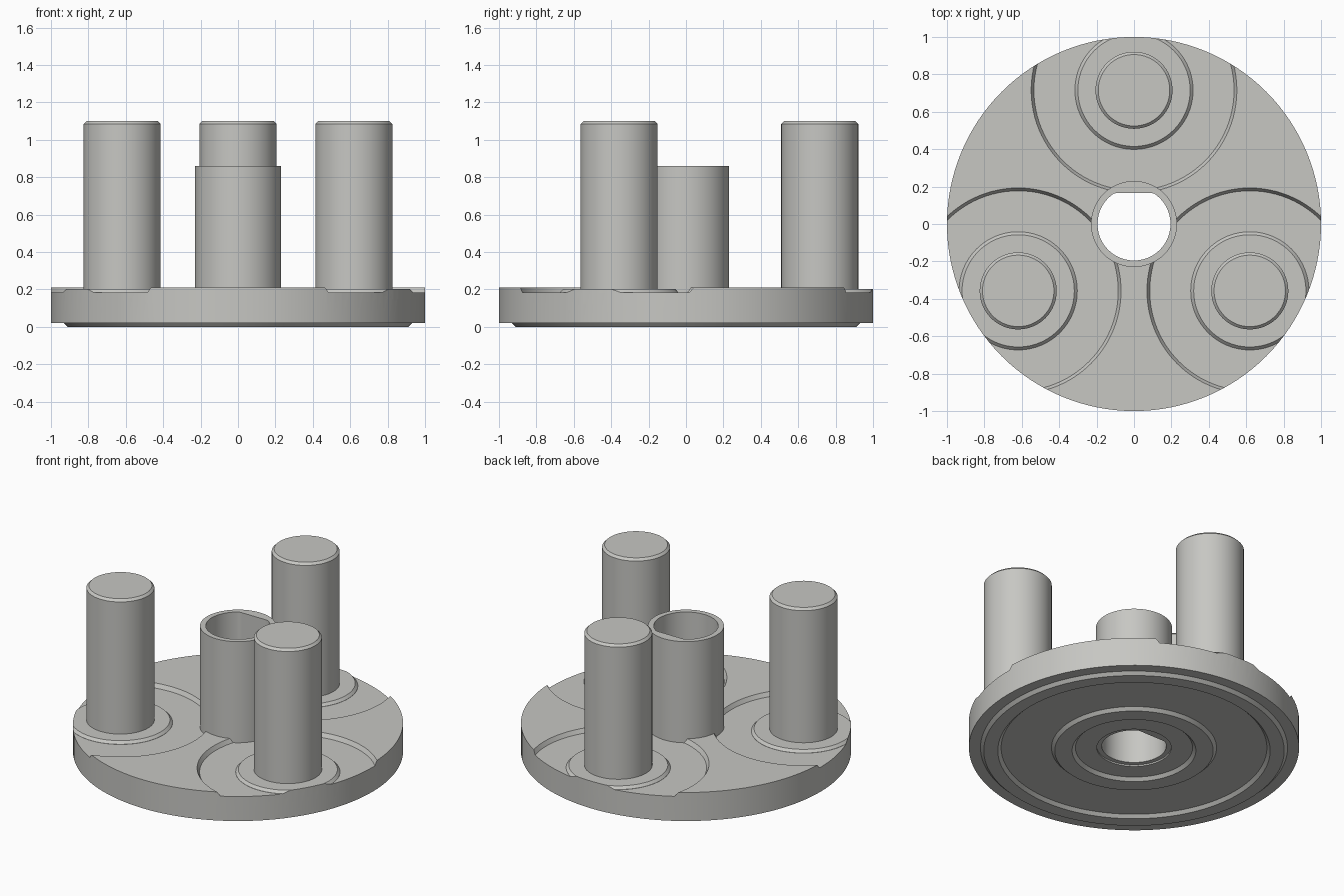
import bpy, bmesh, math

if "Cube" in bpy.data.objects:
    bpy.data.objects.remove(bpy.data.objects["Cube"])

grey = bpy.data.materials.new("warm_grey")
grey.diffuse_color = (0.57, 0.57, 0.545, 1)
grey.use_nodes = True
grey.node_tree.nodes["Principled BSDF"].inputs["Base Color"].default_value = grey.diffuse_color

PIN_DIST = 0.715
FLOOR, TOP = 0.184, 0.211
CENTRES = [(PIN_DIST * math.cos(math.radians(a)), PIN_DIST * math.sin(math.radians(a)))
           for a in (90, 210, 330)]


def lathe(name, profile, centre=(0, 0), seg=96, flat_y=None):
    """Revolve a closed (r, z) loop; r = 0 points collapse to the axis.
    flat_y clips the inner loop points (r < 0.2) to make a D-shaped bore."""
    bm = bmesh.new()
    rows = []
    for r, z in profile:
        row = []
        for i in range(seg):
            a = 2 * math.pi * i / seg
            x, y = r * math.cos(a), r * math.sin(a)
            if flat_y is not None and r < 0.2:
                y = min(y, flat_y)
            row.append(bm.verts.new((x + centre[0], y + centre[1], z)))
        rows.append(row)
    for k in range(len(rows)):
        a, b = rows[k], rows[(k + 1) % len(rows)]
        if profile[k][0] == 0 and profile[(k + 1) % len(rows)][0] == 0:
            continue
        for i in range(seg):
            j = (i + 1) % seg
            bm.faces.new((a[i], a[j], b[j], b[i]))
    bmesh.ops.remove_doubles(bm, verts=bm.verts, dist=1e-5)
    bmesh.ops.recalc_face_normals(bm, faces=bm.faces)
    me = bpy.data.meshes.new(name)
    bm.to_mesh(me)
    bm.free()
    ob = bpy.data.objects.new(name, me)
    bpy.context.collection.objects.link(ob)
    me.materials.append(grey)
    return ob


def boolean(ob, other, op):
    bpy.context.view_layer.objects.active = ob
    m = ob.modifiers.new("cut", "BOOLEAN")
    m.operation, m.object, m.solver = op, other, "EXACT"
    bpy.ops.object.modifier_apply(modifier=m.name)
    bpy.data.objects.remove(other)


def smooth(ob):
    bpy.ops.object.select_all(action="DESELECT")
    ob.select_set(True)
    bpy.context.view_layer.objects.active = ob
    bpy.ops.object.shade_smooth_by_angle(angle=math.radians(25))


# Base plate with raised rings underneath
plate = lathe("base_plate", [
    (0.225, TOP), (1.0, TOP), (1.0, 0.02),
    (0.93, 0.02), (0.91, 0.0), (0.825, 0.0), (0.805, 0.02),
    (0.50, 0.02), (0.48, 0.0), (0.375, 0.0), (0.355, 0.02),
    (0.225, 0.02)], seg=128)

# Sloped round pockets cut around each pin
for c in CENTRES:
    pocket = lathe("pocket_cutter", [(0, FLOOR), (0.535, FLOOR), (0.58, 0.265), (0, 0.265)], c)
    boolean(plate, pocket, "DIFFERENCE")
smooth(plate)

# Pads trimmed to the plate edge, and chamfered pins
for n, c in enumerate(CENTRES, 1):
    pad = lathe(f"pin_pad_{n}", [(0, 0.15), (0.316, 0.15), (0.316, FLOOR + 0.001),
                                 (0.30, 0.202), (0, 0.202)], c)
    trim = lathe("trim_cutter", [(0, 0.1), (1.0, 0.1), (1.0, 0.3), (0, 0.3)], seg=128)
    boolean(pad, trim, "INTERSECT")
    smooth(pad)
    pin = lathe(f"pin_{n}", [(0, 0.17), (0.206, 0.17), (0.206, 1.085),
                             (0.191, 1.1), (0, 1.1)], c, 64)
    smooth(pin)

# Central hub with a D-shaped bore
hub = lathe("hub", [(0.23, 0.03), (0.23, 0.86), (0.195, 0.86), (0.195, 0.03)], flat_y=0.165)
smooth(hub)
